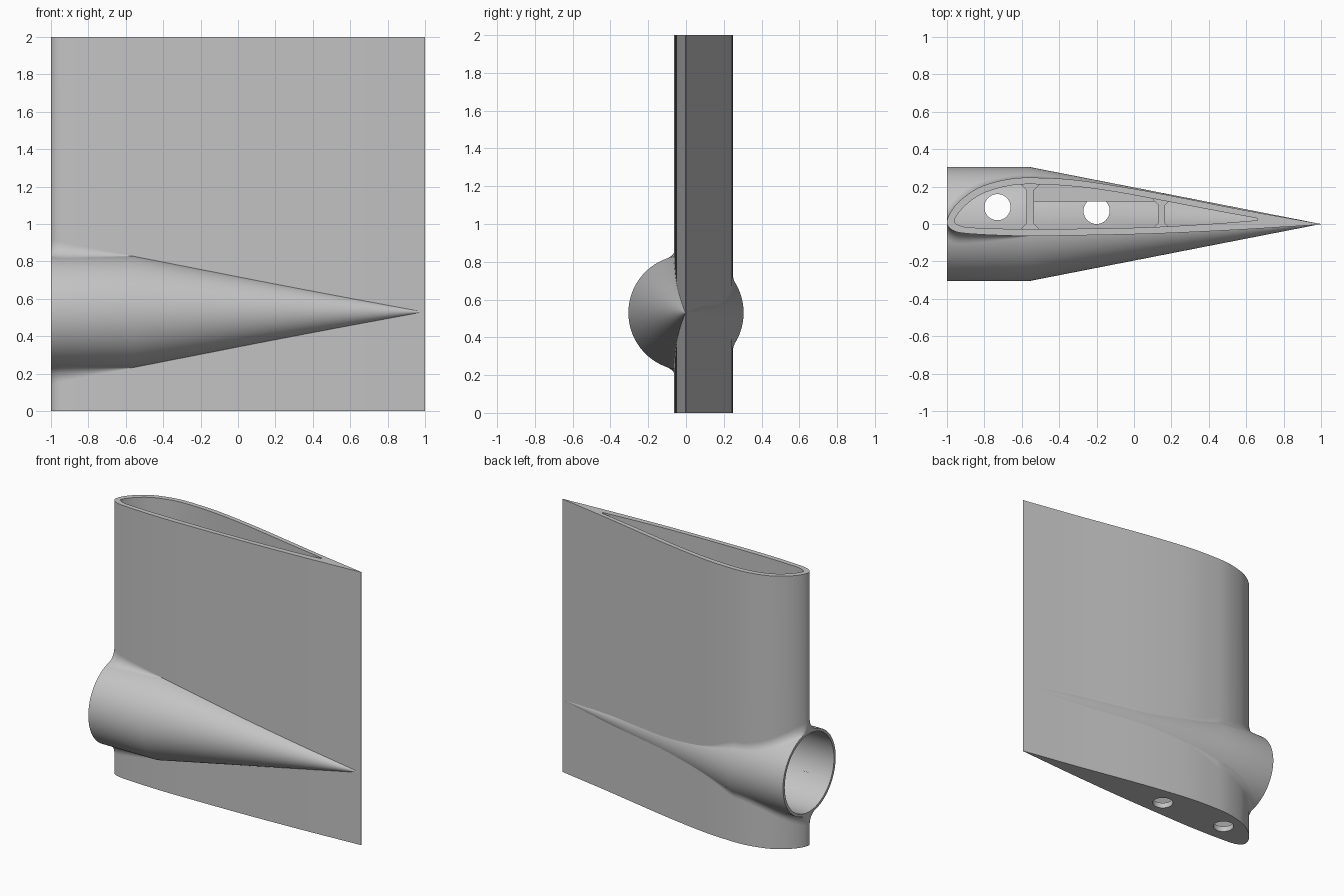
import bpy, bmesh, math
from mathutils import Vector

if "Cube" in bpy.data.objects:
    bpy.data.objects.remove(bpy.data.objects["Cube"], do_unlink=True)

grey = bpy.data.materials.new("light grey")
grey.use_nodes = True
grey.diffuse_color = (0.55, 0.55, 0.55, 1)
grey.node_tree.nodes["Principled BSDF"].inputs["Base Color"].default_value = (0.55, 0.55, 0.55, 1)

POD_Z, POD_R, SHOULDER, WALL = 0.53, 0.305, -0.56, 0.02


def finish(name, bm):
    """Turn a bmesh into a named object."""
    bmesh.ops.recalc_face_normals(bm, faces=bm.faces)
    mesh = bpy.data.meshes.new(name)
    bm.to_mesh(mesh)
    bm.free()
    mesh.materials.append(grey)
    obj = bpy.data.objects.new(name, mesh)
    bpy.context.collection.objects.link(obj)
    return obj


def loft(name, rings, closed=False):
    """Skin a row of equal rings, capped at the ends or joined in a loop."""
    bm = bmesh.new()
    rows = [[bm.verts.new(p) for p in ring] for ring in rings]
    pairs = list(zip(rows, rows[1:]))
    if closed:
        pairs.append((rows[-1], rows[0]))
    else:
        bm.faces.new(rows[0])
        bm.faces.new(rows[-1])
    n = len(rows[0])
    for a, b in pairs:
        for i in range(n):
            j = (i + 1) % n
            bm.faces.new((a[i], a[j], b[j], b[i]))
    return finish(name, bm)


def prism(name, outline, z0, z1):
    return loft(name, [[(x, y, z) for x, y in outline] for z in (z0, z1)])


def lathe(name, profile, segments=96):
    """Revolve (x, radius) points about the pod axis."""
    rings = []
    for i in range(segments):
        a = 2 * math.pi * i / segments
        rings.append([(x, r * math.cos(a), POD_Z + r * math.sin(a)) for x, r in profile])
    return loft(name, rings, closed=True)


def cut(obj, cutter):
    mod = obj.modifiers.new("cut", "BOOLEAN")
    mod.operation = "DIFFERENCE"
    mod.solver = "EXACT"
    mod.object = cutter
    cutter.hide_render = True
    cutter.hide_viewport = False
    cutter.display_type = "WIRE"


def curve(points, steps=5):
    """Smooth line through the points."""
    p = [Vector(q) for q in points]
    p = [2 * p[0] - p[1]] + p + [2 * p[-1] - p[-2]]
    out = []
    for a, b, c, d in zip(p, p[1:], p[2:], p[3:]):
        for k in range(steps):
            t = k / steps
            out.append(0.5 * (2 * b + (c - a) * t + (2 * a - 5 * b + 4 * c - d) * t * t
                              + (3 * b - a - 3 * c + d) * t ** 3))
    return [tuple(v) for v in out] + [tuple(p[-2])]


# wing skin: hollow section with a closed floor
upper = [(1, 0), (0.6, 0.072), (0.3, 0.131), (0, 0.188), (-0.3, 0.234), (-0.5, 0.247),
         (-0.65, 0.243), (-0.8, 0.207), (-0.9, 0.15), (-0.97, 0.08)]
lower = [(-1, 0.01), (-0.97, -0.033), (-0.88, -0.052), (-0.6, -0.064), (-0.3, -0.061),
         (0.1, -0.052), (0.5, -0.034), (0.8, -0.016), (1, -0.003)]
inner = [(0.66, 0.03), (0.4, 0.078), (0.14, 0.128), (-0.1, 0.172), (-0.3, 0.199), (-0.5, 0.212),
         (-0.65, 0.207), (-0.8, 0.167), (-0.9, 0.1), (-0.96, 0.022), (-0.93, -0.008),
         (-0.85, -0.02), (-0.55, -0.027), (0, -0.02), (0.4, 0), (0.66, 0.02)]
outline = curve(upper + lower)
wing = prism("wing_skin", outline, 0, 2)
cavity = prism("wing_cavity_cutter", curve(inner), 0.04, 2.1)
cut(wing, cavity)


# spars with flared roots
def spar(name, x0, x1, y0, y1, flare):
    pts = [(x0 - flare, y0 - 0.012), (x1 + flare, y0 - 0.012), (x1 + flare, y0), (x1, y0 + flare),
           (x1, y1 - flare), (x1 + flare, y1), (x1 + flare, y1 + 0.008),
           (x0 - flare, y1 + 0.008), (x0 - flare, y1), (x0, y1 - flare),
           (x0, y0 + flare), (x0 - flare, y0)]
    return prism(name, pts, 0.02, 1.8)


front_spar = spar("front_spar", -0.575, -0.535, -0.027, 0.21, 0.03)
rear_spar = spar("rear_spar", 0.13, 0.165, -0.02, 0.125, 0.025)
ledge = prism("inner_ledge", [(-0.55, 0.12), (0.14, 0.12), (0.14, 0.14), (-0.1, 0.185),
                              (-0.3, 0.212), (-0.55, 0.222)], 0.98, 1.02)

# pod: open tube running into a long cone
ri = POD_R - WALL
pod = lathe("pod_shell", [(-1, POD_R), (SHOULDER, POD_R), (0.995, 0.001), (0.88, 0.001),
                          (SHOULDER, ri), (-1, ri)])
bore = lathe("pod_bore_cutter", [(-1.1, 0.001), (-1.1, ri + 0.008), (SHOULDER, ri + 0.008),
                                 (0.9, 0.001)])
for part in (wing, front_spar, rear_spar):
    cut(part, bore)

# vertical cable holes
for name, x, y in (("front_hole_cutter", -0.73, 0.09), ("rear_hole_cutter", -0.2, 0.07)):
    ring = [(x + 0.07 * math.cos(a), y + 0.07 * math.sin(a))
            for a in (2 * math.pi * i / 40 for i in range(40))]
    hole = prism(name, ring, -0.1, 1.5 if x < -0.5 else 0.97)
    for part in (wing, pod):
        cut(part, hole)


# fillets blending pod and wing
nose = min(range(len(outline)), key=lambda i: outline[i][0])


def skin_y(x, side):
    pts = outline[:nose + 1][::-1] if side > 0 else outline[nose:]
    for (xa, ya), (xb, yb) in zip(pts, pts[1:]):
        if xa <= x <= xb and xb > xa:
            return ya + (yb - ya) * (x - xa) / (xb - xa)
    return pts[0][1]


def fillet(name, side, up, x_end):
    rings = []
    for i in range(33):
        x = -1 + (x_end + 1) * (i / 32) ** 1.6
        r = POD_R * min(1, (1 - x) / (1 - SHOULDER))
        start = SHOULDER if side > 0 else -1
        f = 0.003 + 0.097 * (1 - max(0, x - start) / (x_end - start))
        ys = skin_y(x, side)
        cy = ys + side * f
        cz = math.sqrt((r + f) ** 2 - cy ** 2)
        d0, d1 = Vector((-side, 0)), Vector((-cy, -cz)).normalized()
        angle = d0.angle(d1)
        ring = []
        for k in range(11):
            t = k / 10
            d = (d0 * math.sin((1 - t) * angle) + d1 * math.sin(t * angle)) / math.sin(angle)
            ring.append((x, cy + f * d.x, POD_Z + up * (cz + f * d.y)))
        corner = math.sqrt(r * r - ys * ys) - 0.004
        ring.append((x, ys - side * 0.008, POD_Z + up * corner))
        rings.append(ring)
    return loft(name, rings)


fillets = [fillet(f"{face}_{level}_fillet", side, up, x_end)
           for face, side, x_end in (("front", -1, -0.57), ("back", 1, -0.27))
           for level, up in (("upper", 1), ("lower", -1))]

# apply the cuts, drop the cutters, smooth the curved parts
bpy.context.view_layer.update()
parts = [wing, pod, front_spar, rear_spar, ledge] + fillets
for part in parts:
    deps = bpy.context.evaluated_depsgraph_get()
    mesh = bpy.data.meshes.new_from_object(part.evaluated_get(deps))
    part.modifiers.clear()
    part.data = mesh
for obj in [o for o in bpy.data.objects if o.name.endswith("_cutter")]:
    bpy.data.objects.remove(obj, do_unlink=True)
for obj in bpy.context.selected_objects:
    obj.select_set(False)
for part in parts:
    part.select_set(True)
bpy.context.view_layer.objects.active = wing
bpy.ops.object.shade_smooth_by_angle(angle=math.radians(30))
